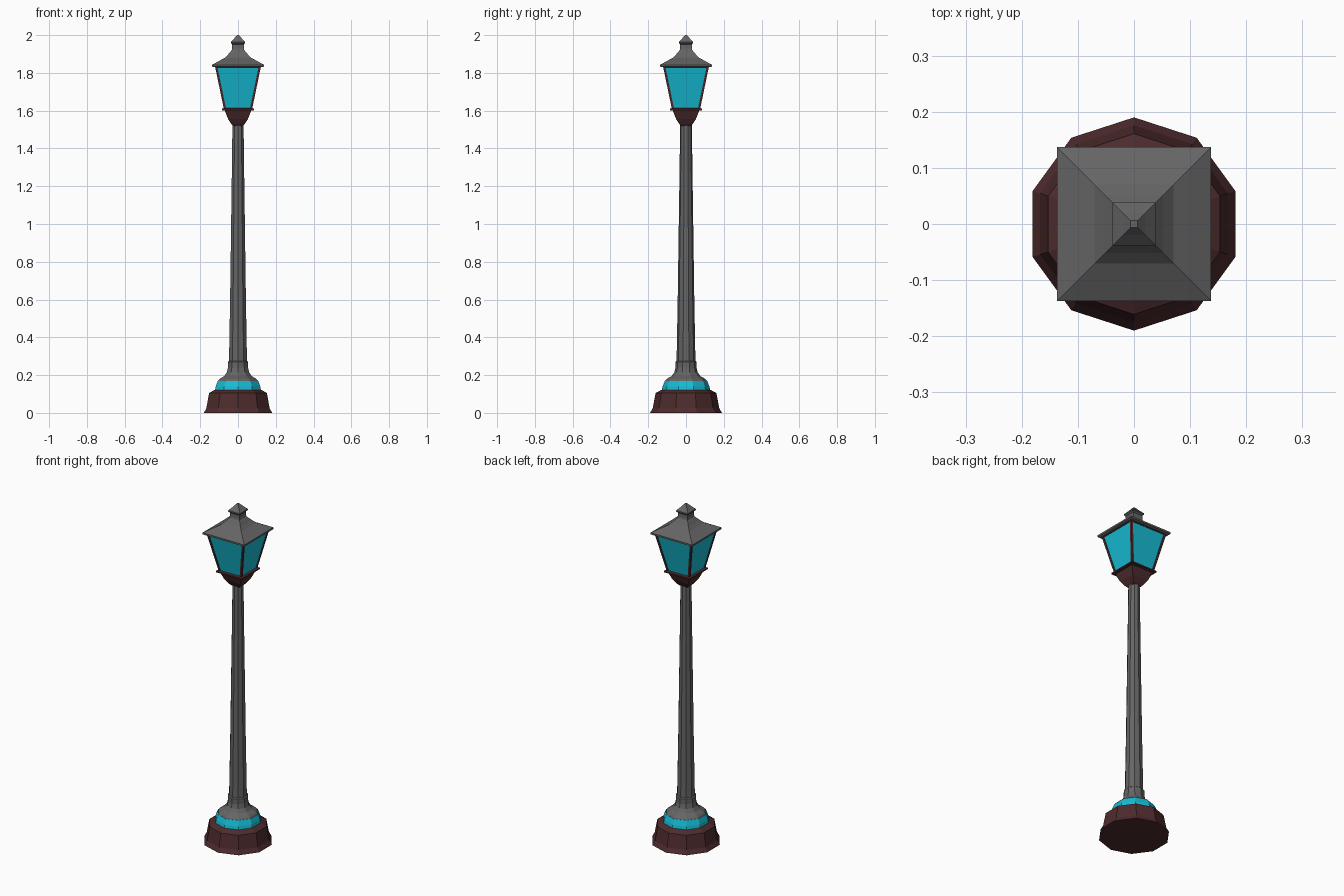
import bpy, bmesh
from math import pi, cos, sin, sqrt

if "Cube" in bpy.data.objects:
    bpy.data.objects.remove(bpy.data.objects["Cube"])


def material(name, rgb):
    m = bpy.data.materials.new(name)
    m.diffuse_color = (*rgb, 1)
    m.use_nodes = True
    m.node_tree.nodes["Principled BSDF"].inputs["Base Color"].default_value = m.diffuse_color
    return m


BROWN = material("dark_brown", (0.075, 0.024, 0.026))
CYAN = material("cyan_glass", (0.008, 0.50, 0.66))
IRON = material("iron_grey", (0.13, 0.13, 0.13))


def loft(name, sides, start, rings, mat):
    """Stack of regular polygons; each ring is (radius, z, offset_x, offset_y)."""
    bm = bmesh.new()
    loops = []
    for r, z, ox, oy in rings:
        angles = [start + 2 * pi * i / sides for i in range(sides)]
        loops.append([bm.verts.new((ox + r * cos(a), oy + r * sin(a), z)) for a in angles])
    for low, high in zip(loops, loops[1:]):
        for i in range(sides):
            j = (i + 1) % sides
            bm.faces.new((low[i], low[j], high[j], high[i]))
    bm.faces.new(loops[0][::-1])
    bm.faces.new(loops[-1])
    me = bpy.data.meshes.new(name)
    bm.to_mesh(me)
    bm.free()
    me.materials.append(mat)
    ob = bpy.data.objects.new(name, me)
    bpy.context.collection.objects.link(ob)
    return ob


def decagon(name, profile, mat):
    return loft(name, 10, pi / 2, [(r, z, 0, 0) for r, z in profile], mat)


def square(name, profile, mat, x=0, y=0):
    # profile holds half-widths
    return loft(name, 4, pi / 4, [(h * sqrt(2), z, 0, 0) for h, z in profile], mat)


# Ten-sided foot, coloured collar and tapered post
decagon("base", [(0.19, 0), (0.176, 0.025), (0.161, 0.105), (0.152, 0.11), (0.13, 0.122)], BROWN)
decagon("base_collar", [(0.128, 0.12), (0.124, 0.14), (0.112, 0.17)], CYAN)
decagon("post", [(0.112, 0.168), (0.102, 0.18), (0.076, 0.195), (0.062, 0.215), (0.056, 0.24),
                 (0.056, 0.27), (0.05, 0.275), (0.044, 0.6), (0.034, 1.3), (0.031, 1.53)], IRON)

# Square cup with a lip under the lantern
square("lantern_cup", [(0.026, 1.518), (0.036, 1.53), (0.052, 1.555), (0.066, 1.59), (0.07, 1.6),
                       (0.085, 1.602), (0.085, 1.61), (0.074, 1.613)], BROWN)

# Glass body and its frame
square("lantern_glass", [(0.071, 1.608), (0.117, 1.832)], CYAN)
for i, (sx, sy) in enumerate([(1, 1), (-1, 1), (-1, -1), (1, -1)]):
    loft(f"lantern_corner_bar_{i + 1}", 4, pi / 4,
         [(0.0085, 1.605, 0.068 * sx, 0.068 * sy), (0.0085, 1.832, 0.115 * sx, 0.115 * sy)], BROWN)
square("lantern_top_rail", [(0.118, 1.826), (0.121, 1.834)], BROWN)

# Concave pyramid roof with eave
square("roof", [(0.13, 1.83), (0.137, 1.833), (0.137, 1.843), (0.128, 1.848), (0.092, 1.868),
                (0.07, 1.88), (0.052, 1.898), (0.038, 1.915), (0.033, 1.92)], IRON)
square("roof_finial", [(0.034, 1.915), (0.031, 1.93), (0.031, 1.95), (0.038, 1.957), (0.038, 1.964),
                       (0.02, 1.983), (0.006, 2.0)], IRON)
